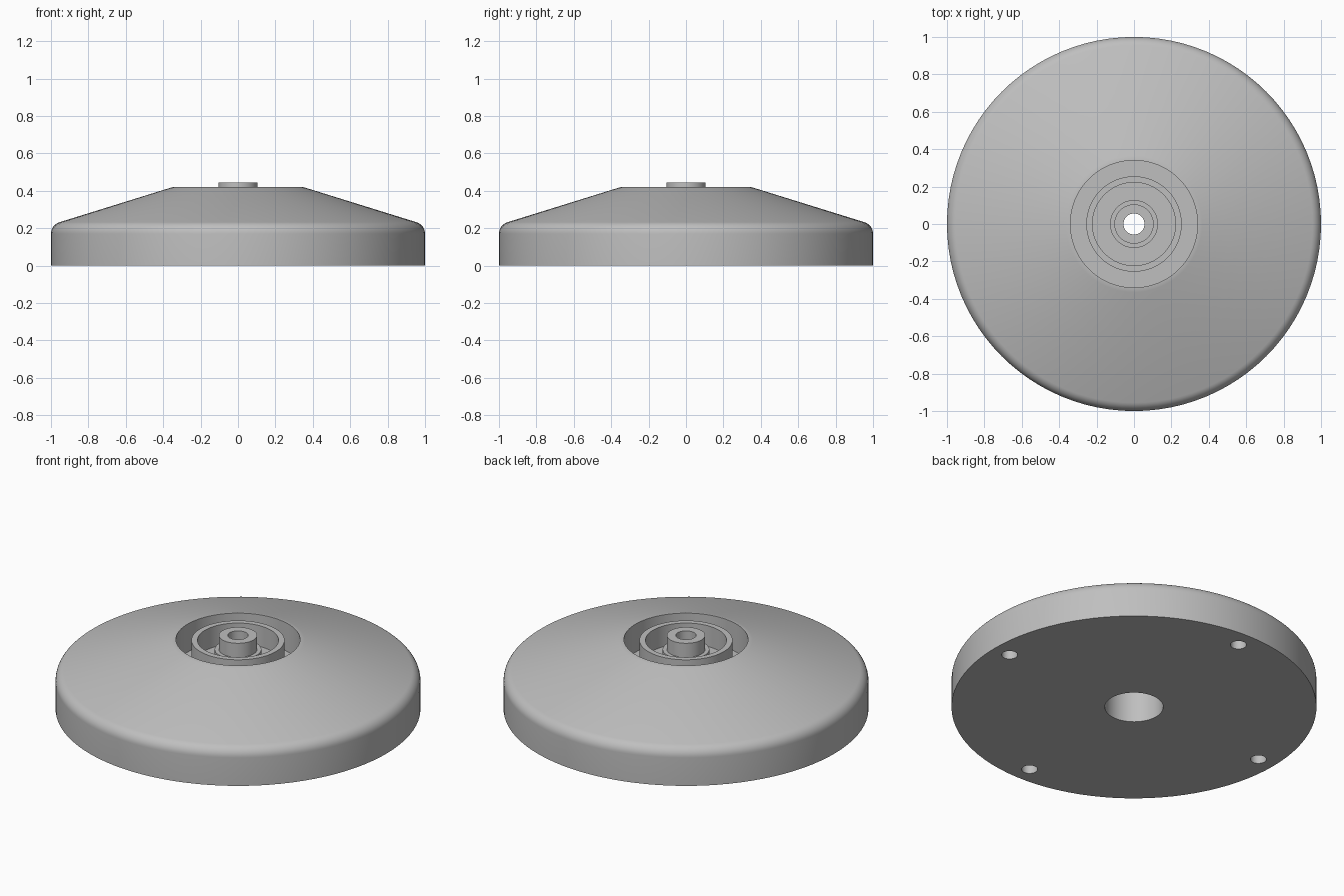
import bpy
import bmesh
from math import sin, cos, pi, radians

SEGMENTS = 96

cube = bpy.data.objects.get("Cube")
if cube:
    bpy.data.objects.remove(cube, do_unlink=True)

# One plain grey for the whole model
grey = bpy.data.materials.new("light_grey")
grey.use_nodes = True
colour = (0.52, 0.52, 0.52, 1)
grey.diffuse_color = colour
grey.node_tree.nodes["Principled BSDF"].inputs["Base Color"].default_value = colour


def lathe(name, profile, segments=SEGMENTS):
    """Revolve a closed (radius, height) outline around z."""
    bm = bmesh.new()
    rings = []
    for i in range(segments):
        a = 2 * pi * i / segments
        rings.append([bm.verts.new((r * cos(a), r * sin(a), z)) for r, z in profile])
    n = len(profile)
    for i in range(segments):
        here, after = rings[i], rings[(i + 1) % segments]
        for j in range(n):
            k = (j + 1) % n
            bm.faces.new((here[j], after[j], after[k], here[k]))
    bmesh.ops.recalc_face_normals(bm, faces=bm.faces)
    mesh = bpy.data.meshes.new(name)
    bm.to_mesh(mesh)
    bm.free()
    mesh.materials.append(grey)
    obj = bpy.data.objects.new(name, mesh)
    bpy.context.collection.objects.link(obj)
    return obj


def activate(obj):
    bpy.ops.object.select_all(action="DESELECT")
    obj.select_set(True)
    bpy.context.view_layer.objects.active = obj


def drill(obj, x, y, radius, depth):
    """Cut a blind round hole into the underside."""
    bpy.ops.mesh.primitive_cylinder_add(vertices=32, radius=radius, depth=2 * depth,
                                        location=(x, y, 0))
    cutter = bpy.context.object
    cutter.hide_render = True
    cutter.data.materials.append(grey)
    activate(obj)
    mod = obj.modifiers.new("hole", "BOOLEAN")
    mod.operation = "DIFFERENCE"
    mod.solver = "EXACT"
    mod.object = cutter
    bpy.ops.object.modifier_apply(modifier=mod.name)
    bpy.data.objects.remove(cutter, do_unlink=True)


# Conical body: rounded shoulder, top recess and centre bore
slope = radians(18)
fillet = 0.065
shoulder = []
for i in range(9):
    a = (pi / 2 - slope) * i / 8
    shoulder.append((1 - fillet + fillet * cos(a), 0.17 + fillet * sin(a)))
body = lathe("base_body",
             [(0.16, 0), (1, 0)] + shoulder
             + [(0.365, 0.415), (0.345, 0.42), (0.34, 0.42), (0.34, 0.25), (0.16, 0.25)])

# Four mounting holes on the underside
for i in range(4):
    a = i * pi / 2
    drill(body, 0.89 * cos(a), 0.89 * sin(a), 0.044, 0.14)

# Bearing: outer race, recessed web and inner race
bearing = lathe("bearing",
                [(0.105, 0.25), (0.255, 0.25), (0.255, 0.415), (0.222, 0.415),
                 (0.222, 0.29), (0.128, 0.29), (0.128, 0.36), (0.105, 0.36)])

# Hollow spindle standing in the inner race
spindle = lathe("spindle_tube",
                [(0.056, 0.25), (0.105, 0.25), (0.105, 0.445), (0.056, 0.445)])

for obj in (body, bearing, spindle):
    activate(obj)
    bpy.ops.object.shade_smooth_by_angle(angle=radians(30))
